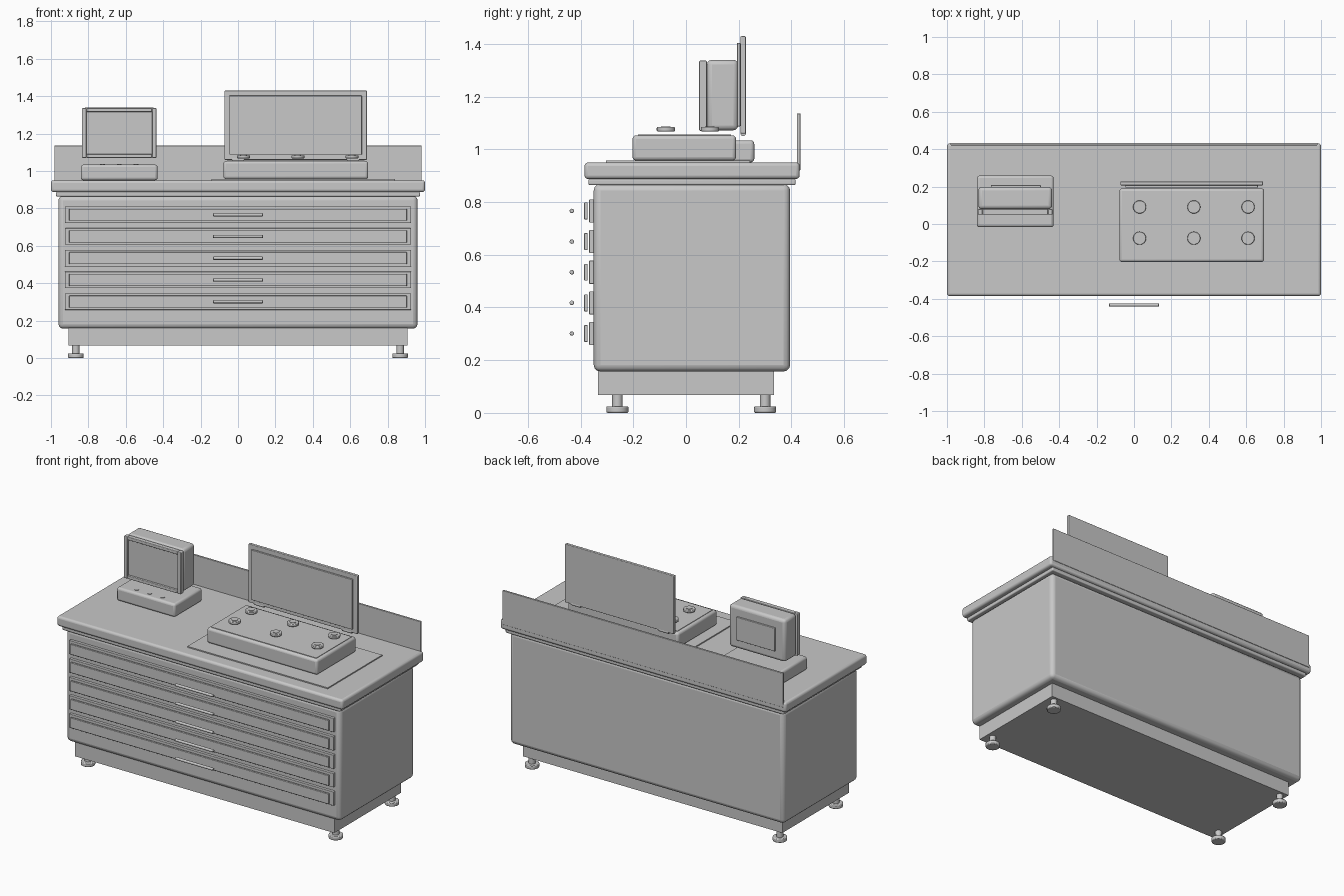
import bpy
from math import radians

old = bpy.data.objects.get("Cube")
if old:
    bpy.data.objects.remove(old)

grey = bpy.data.materials.new("light_grey")
grey.use_nodes = True
grey.diffuse_color = (0.58, 0.58, 0.58, 1)
grey.node_tree.nodes["Principled BSDF"].inputs["Base Color"].default_value = (0.58, 0.58, 0.58, 1)


def finish(ob, name, bevel, segments=3):
    ob.name = ob.data.name = name
    ob.data.materials.append(grey)
    bpy.ops.object.transform_apply(location=False, rotation=True, scale=True)
    if bevel:
        mod = ob.modifiers.new("rounded_edges", "BEVEL")
        mod.width = bevel
        mod.segments = segments
        mod.limit_method = 'ANGLE'
        bpy.ops.object.shade_smooth_by_angle(angle=radians(35))
    return ob


def box(name, x, y, z, bevel=0.0):
    """Box given as (min, max) on each axis."""
    spans = (x, y, z)
    bpy.ops.mesh.primitive_cube_add(size=1, location=[(a + b) / 2 for a, b in spans])
    ob = bpy.context.object
    ob.scale = [b - a for a, b in spans]
    return finish(ob, name, bevel)


def disc(name, x, y, z, radius, bevel=0.0):
    """Upright cylinder between two heights."""
    bpy.ops.mesh.primitive_cylinder_add(vertices=24, radius=radius, depth=z[1] - z[0],
                                        location=(x, y, sum(z) / 2))
    ob = finish(bpy.context.object, name, bevel, 2)
    bpy.ops.object.shade_smooth_by_angle(angle=radians(35))
    return ob


def rod(name, x, y, z, radius, bevel=0.0):
    """Cylinder lying along x."""
    bpy.ops.mesh.primitive_cylinder_add(vertices=16, radius=radius, depth=x[1] - x[0],
                                        location=(sum(x) / 2, y, z), rotation=(0, radians(90), 0))
    ob = finish(bpy.context.object, name, bevel, 2)
    bpy.ops.object.shade_smooth_by_angle(angle=radians(35))
    return ob


# Cabinet, plinth and worktop
box("cabinet", (-0.96, 0.96), (-0.35, 0.395), (0.157, 0.868), 0.025)
box("plinth", (-0.907, 0.907), (-0.333, 0.333), (0.068, 0.16))
box("worktop_lip", (-0.973, 0.973), (-0.37, 0.416), (0.864, 0.888), 0.006)
box("worktop", (-1, 1), (-0.385, 0.431), (0.887, 0.95), 0.014)
box("backsplash", (-0.982, 0.982), (0.421, 0.434), (0.92, 1.136), 0.003)

# Levelling feet
for x in (-0.867, 0.867):
    for y in (-0.26, 0.3):
        disc("foot_pad", x, y, (0, 0.025), 0.042, 0.005)
        disc("foot_stem", x, y, (0.02, 0.07), 0.02)

# Drawers with bar handles
for row in range(5):
    z = 0.766 - row * 0.1162
    box("drawer_frame", (-0.925, 0.925), (-0.367, -0.348), (z - 0.044, z + 0.044), 0.002)
    box("drawer_front", (-0.903, 0.903), (-0.386, -0.373), (z - 0.032, z + 0.032), 0.002)
    rod("drawer_handle", (-0.133, 0.133), -0.433, z, 0.0085, 0.003)

# Small terminal on its base
box("terminal_base", (-0.84, -0.43), (-0.017, 0.259), (0.95, 1.034), 0.014)
for i in (-1, 0, 1):
    disc("terminal_button", -0.635 + 0.09 * i, 0.025, (1.03, 1.037), 0.013)
box("terminal_body", (-0.832, -0.438), (0.08, 0.198), (1.072, 1.339), 0.018)
box("terminal_screen", (-0.81, -0.46), (0.064, 0.082), (1.087, 1.322))
for x in ((-0.834, -0.81), (-0.46, -0.436)):
    box("terminal_bezel_side", x, (0.05, 0.079), (1.07, 1.336), 0.004)
for z in ((1.07, 1.09), (1.316, 1.336)):
    box("terminal_bezel_rail", (-0.81, -0.46), (0.05, 0.079), z, 0.004)
box("terminal_back_panel", (-0.765, -0.498), (0.19, 0.208), (1.13, 1.277), 0.003)

# Control console on a thin mat
box("console_mat", (-0.142, 0.84), (-0.303, 0.242), (0.948, 0.957))
box("console", (-0.078, 0.696), (-0.203, 0.19), (0.957, 1.053), 0.014)
box("console_top_plate", (-0.058, 0.676), (-0.183, 0.17), (1.05, 1.056))
for x in (0.03, 0.32, 0.61):
    for y in (-0.076, 0.091):
        disc("knob", x, y, (1.068, 1.084), 0.035, 0.003)
        disc("knob_cap", x, y, (1.08, 1.087), 0.018)

# Large display
box("display_panel", (-0.073, 0.69), (0.207, 0.227), (1.06, 1.429), 0.004)
box("display_screen", (-0.045, 0.662), (0.194, 0.206), (1.087, 1.403), 0.002)
for x in (0.0, 0.615):
    rod("display_hinge", (x - 0.033, x + 0.033), 0.217, 1.061, 0.011)
